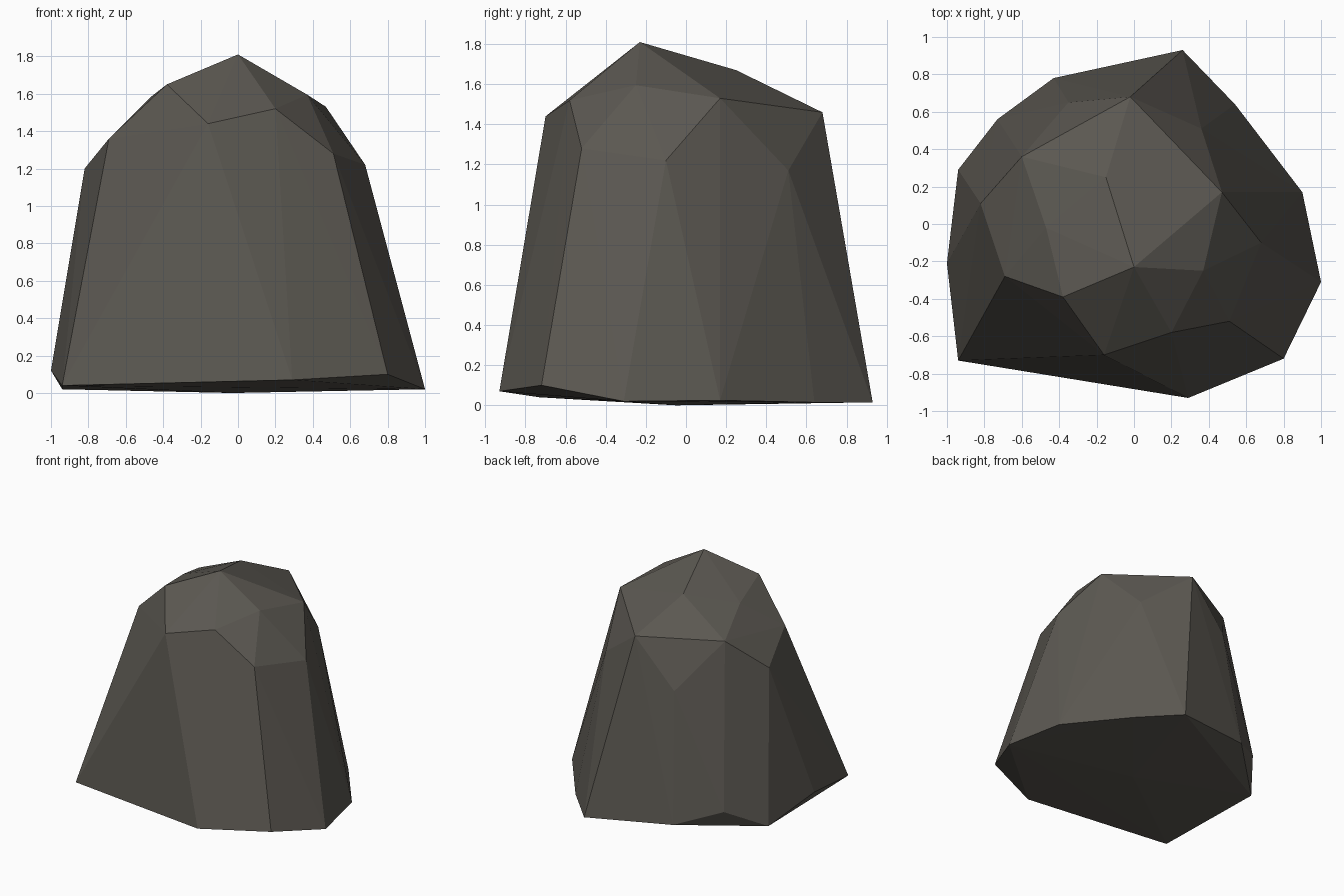
import bpy
import bmesh

# Stone colour
stone = bpy.data.materials.new("dark_grey_stone")
stone.diffuse_color = (0.105, 0.097, 0.083, 1.0)

# Wide uneven foot of the rock, counter-clockwise from the front left
foot = [(-0.94, -0.73, 0.04), (0.29, -0.93, 0.07), (0.80, -0.72, 0.10),
        (1.00, -0.31, 0.02), (0.90, 0.17, 0.025), (0.54, 0.64, 0.015),
        (0.26, 0.93, 0.015), (-0.43, 0.78, 0.08), (-0.73, 0.56, 0.18),
        (-0.94, 0.29, 0.02), (-1.00, -0.21, 0.12), (-0.03, -0.05, 0.0)]

# Shoulder where the steep sides break into the crown
shoulder = [(-0.16, -0.70, 1.44), (0.20, -0.58, 1.52), (0.51, -0.52, 1.28),
            (0.68, -0.10, 1.22), (0.47, 0.17, 1.53), (0.36, 0.51, 1.17),
            (-0.02, 0.68, 1.46), (-0.35, 0.65, 1.09), (-0.60, 0.36, 1.45),
            (-0.82, 0.11, 1.20), (-0.69, -0.28, 1.36)]

# Crown facets and peak
crown = [(-0.38, -0.39, 1.65), (0.37, -0.25, 1.595), (-0.15, 0.25, 1.67),
         (-0.47, -0.02, 1.58), (0.0, -0.23, 1.81)]

# Chiselled rock: flat facets wrapped around the three groups of corners
bm = bmesh.new()
for corner in foot + shoulder + crown:
    bm.verts.new(corner)
hull = bmesh.ops.convex_hull(bm, input=bm.verts[:])
loose = [v for v in bm.verts if not v.link_faces]
bmesh.ops.delete(bm, geom=loose, context='VERTS')
bmesh.ops.recalc_face_normals(bm, faces=bm.faces[:])

mesh = bpy.data.meshes.new("rock")
bm.to_mesh(mesh)
bm.free()
mesh.materials.append(stone)
rock = bpy.data.objects.new("rock", mesh)
bpy.context.collection.objects.link(rock)
